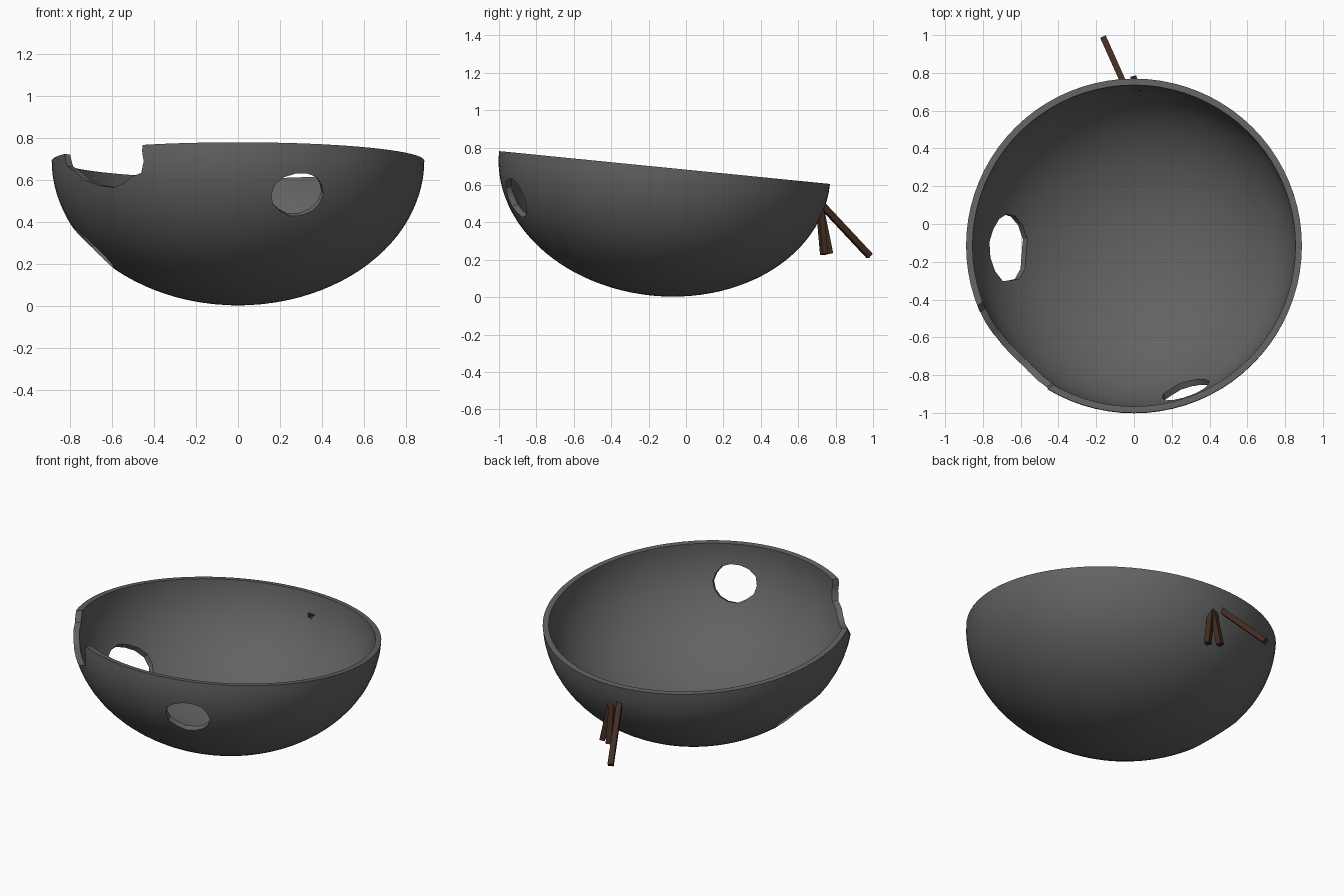
import bpy, bmesh, math, random
from mathutils import Vector, Matrix

if "Cube" in bpy.data.objects:
    bpy.data.objects.remove(bpy.data.objects["Cube"])

random.seed(4)
A, C, T = 0.889, 0.688, 0.034            # rim radius, depth, wall thickness
FRAME = Matrix.Translation((0, -0.115, 0.693)) @ Matrix.Rotation(-0.099, 4, 'X')


def material(name, rgb):
    m = bpy.data.materials.new(name)
    m.diffuse_color = (*rgb, 1)
    m.use_nodes = True
    m.node_tree.nodes["Principled BSDF"].inputs["Base Color"].default_value = m.diffuse_color
    return m


def make(name, bm, mat=None):
    bmesh.ops.recalc_face_normals(bm, faces=bm.faces[:])
    me = bpy.data.meshes.new(name)
    bm.to_mesh(me)
    bm.free()
    ob = bpy.data.objects.new(name, me)
    bpy.context.collection.objects.link(ob)
    if mat:
        me.materials.append(mat)
    return ob


def prism(name, ring, axis):
    """Extrude a closed ring of points along an axis, centred on the ring."""
    bm = bmesh.new()
    lo = [bm.verts.new(p - axis) for p in ring]
    hi = [bm.verts.new(p + axis) for p in ring]
    bm.faces.new(lo)
    bm.faces.new(hi)
    n = len(ring)
    for i in range(n):
        j = (i + 1) % n
        bm.faces.new((lo[i], lo[j], hi[j], hi[i]))
    return make(name, bm)


grey = material("dark_metal", (0.12, 0.125, 0.122))
brown = material("dark_wood", (0.055, 0.025, 0.015))

# Bowl: revolved half ellipse with an inner wall, tilted
bm = bmesh.new()
N, SEG = 26, 80
arc = [math.pi / 2 * i / N for i in range(N + 1)]
pts = [(A * math.sin(t), -C * math.cos(t)) for t in arc]
pts += [((A - T) * math.sin(t), -(C - T) * math.cos(t)) for t in reversed(arc)]
vs = [bm.verts.new((r, 0, z)) for r, z in pts]
edges = [bm.edges.new(p) for p in zip(vs, vs[1:])]
bmesh.ops.spin(bm, geom=vs + edges, cent=(0, 0, 0), axis=(0, 0, 1),
               angle=2 * math.pi, steps=SEG)
bmesh.ops.remove_doubles(bm, verts=bm.verts[:], dist=1e-4)
bm.transform(FRAME)
bowl = make("bowl", bm, grey)


# Jagged holes through the wall
def hole(name, centre, ru, rv):
    c = FRAME.inverted() @ Vector(centre)
    c *= 1 / math.sqrt((c.x / A) ** 2 + (c.y / A) ** 2 + (c.z / C) ** 2)
    n = FRAME.to_3x3() @ Vector((c.x / A**2, c.y / A**2, c.z / C**2)).normalized()
    u = Vector((0, 0, 1)).cross(n).normalized()
    v = n.cross(u)
    o = FRAME @ c
    ring = []
    for i in range(14):
        t, k = 2 * math.pi * i / 14, random.uniform(0.93, 1.06)
        ring.append(o + u * ru * k * math.cos(t) + v * rv * k * math.sin(t))
    return prism(name, ring, n * 0.15)


cutters = [hole("front_hole_cutter", (0.29, -0.91, 0.53), 0.132, 0.115),
           hole("side_hole_cutter", (-0.69, -0.13, 0.27), 0.18, 0.14)]

# Broken notch in the rim
out = Vector((-0.76, -0.65, 0)).normalized()
tan = Vector((-out.y, out.x, 0))
outline = [(-0.30, 0.95), (-0.295, 0.72), (-0.26, 0.665), (-0.18, 0.64),
           (-0.11, 0.60), (0.0, 0.575), (0.09, 0.565), (0.16, 0.585),
           (0.21, 0.615), (0.27, 0.635), (0.288, 0.69), (0.28, 0.74), (0.285, 0.95)]
base = Vector((0, -0.115, 0)) + out * 0.85
cutters.append(prism("notch_cutter", [base + tan * u + Vector((0, 0, z)) for u, z in outline],
                     out * 0.3))

bpy.context.view_layer.objects.active = bowl
bowl.select_set(True)
for cut in cutters:
    mod = bowl.modifiers.new("cut", 'BOOLEAN')
    mod.operation, mod.solver, mod.object = 'DIFFERENCE', 'EXACT', cut
    bpy.ops.object.modifier_apply(modifier=mod.name)
    bpy.data.objects.remove(cut)
bpy.ops.object.shade_smooth_by_angle(angle=math.radians(30))


# Wooden sticks driven into the back wall
def stick(name, top, bottom, w=0.032):
    a, b = Vector(top), Vector(bottom)
    d = b - a
    bm = bmesh.new()
    bmesh.ops.create_cube(bm, size=1, matrix=Matrix.Translation((a + b) / 2)
                          @ d.to_track_quat('Z', 'Y').to_matrix().to_4x4()
                          @ Matrix.Diagonal((w, w, d.length, 1)))
    make(name, bm, brown)


stick("stick_long", (-0.045, 0.725, 0.495), (-0.16, 0.982, 0.22))
stick("stick_middle", (0.012, 0.715, 0.495), (0.0, 0.768, 0.232))
stick("stick_side", (0.02, 0.715, 0.49), (0.068, 0.738, 0.228))
